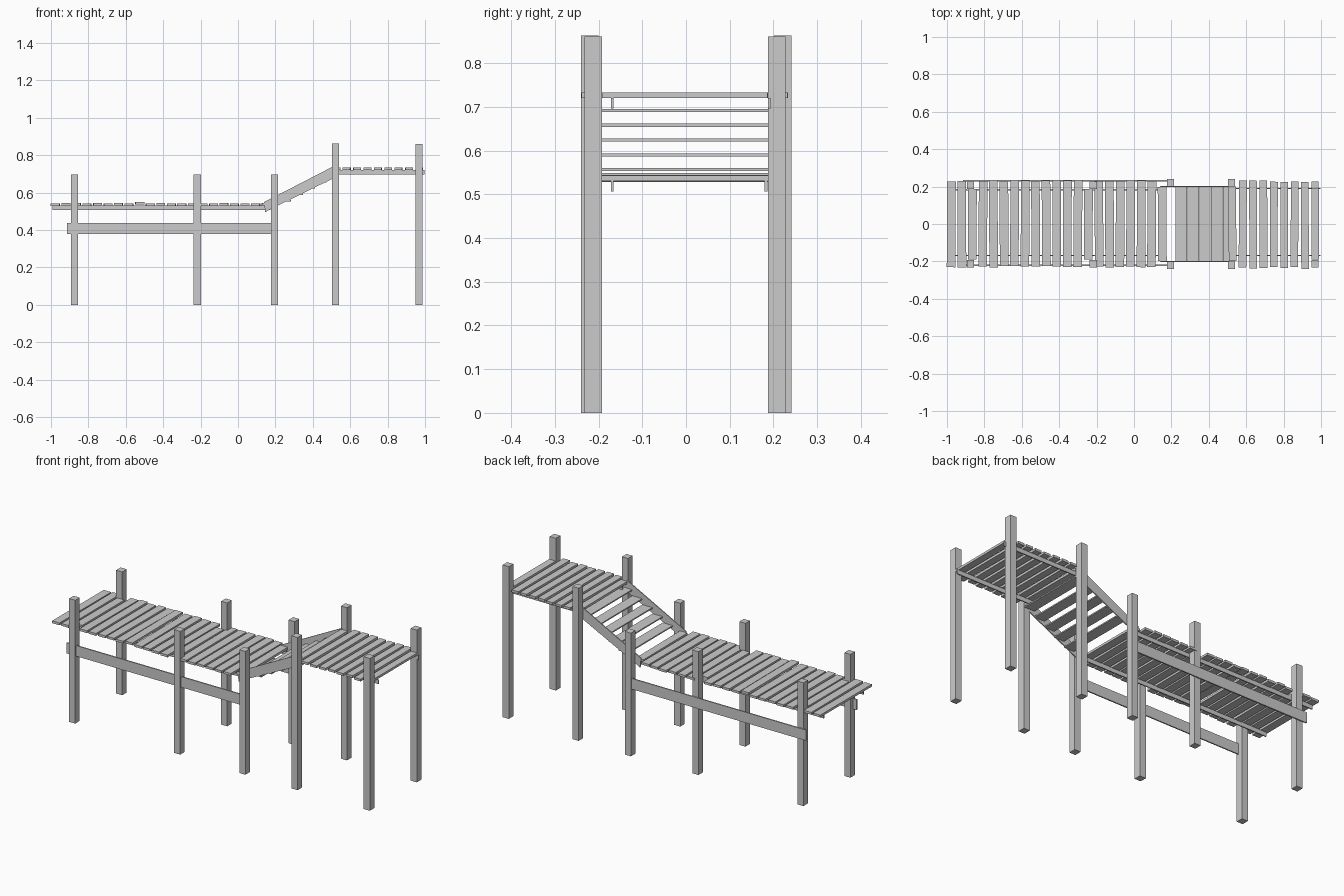
import bpy, random
from mathutils import Matrix

if "Cube" in bpy.data.objects:
    bpy.data.objects.remove(bpy.data.objects["Cube"])

random.seed(4)


def prism(name, profile, y0, y1):
    """Extrude an x/z outline along y."""
    n = len(profile)
    verts = [(x, y, z) for y in (y0, y1) for x, z in profile]
    faces = [tuple(range(n)), tuple(range(2 * n - 1, n - 1, -1))]
    faces += [(i, i + n, (i + 1) % n + n, (i + 1) % n) for i in range(n)]
    mesh = bpy.data.meshes.new(name)
    mesh.from_pydata(verts, [], faces)
    ob = bpy.data.objects.new(name, mesh)
    bpy.context.collection.objects.link(ob)
    return ob


def box(name, x0, x1, y0, y1, z0, z1):
    return prism(name, [(x0, z0), (x1, z0), (x1, z1), (x0, z1)], y0, y1)


def plank(name, x, width, z, y0, y1, thick=0.013, tilt=0.008):
    """Board lying across the walkway with a slight random twist."""
    h = width / 2
    yc, half = (y0 + y1) / 2, (y1 - y0) / 2
    ob = box(name, -h, h, -half, half, 0, thick)
    ob.data.transform(Matrix.Translation((x, yc, z))
                      @ Matrix.Rotation(random.uniform(-tilt, tilt), 4, 'Z'))
    return ob


# Posts: x, top, front outer/inner, back inner/outer
posts = [(-0.875, 0.697, -0.232, -0.192, 0.188, 0.228),
         (-0.218, 0.697, -0.232, -0.192, 0.188, 0.228),
         (0.195, 0.697, -0.240, -0.200, 0.201, 0.241),
         (0.522, 0.863, -0.240, -0.200, 0.201, 0.241),
         (0.968, 0.861, -0.232, -0.192, 0.188, 0.228)]
for x, top, f0, f1, b0, b1 in posts:
    box("front_post", x - 0.019, x + 0.019, f0, f1, 0, top)
    box("back_post", x - 0.019, x + 0.019, b0, b1, 0, top)

# Side braces under the lower deck
box("front_brace", -0.915, 0.18, -0.224, -0.217, 0.378, 0.438)
box("back_brace", -0.915, 0.18, 0.228, 0.235, 0.378, 0.438)

# Joists under both decks
for y in (-0.172, 0.180):
    box("lower_joist", -0.992, 0.175, y, y + 0.006, 0.506, 0.530)
for y in (-0.172, 0.187):
    box("upper_joist", 0.515, 0.998, y, y + 0.006, 0.696, 0.720)

# Lower deck planks, shortened where they meet the posts
for i in range(21):
    x = -0.977 + i * 0.0564
    if any(abs(x - px) < 0.026 for px in (-0.875, -0.218)):
        y0, y1 = -0.19, 0.186
    elif x > 0.14:
        y0, y1 = -0.198, 0.199
    else:
        y0 = -0.228 + random.uniform(-0.006, 0.006)
        y1 = 0.231 + random.uniform(-0.005, 0.005)
    lift = 0.007 if i == 8 else random.uniform(-0.001, 0.002)
    plank("lower_plank", x, 0.046, 0.529 + lift, y0, y1)

# Upper deck planks
for i in range(9):
    x = 0.526 + i * 0.0554
    if i == 0:
        y0, y1 = -0.199, 0.2
    elif i == 8:
        y0, y1 = -0.191, 0.187
    else:
        y0 = -0.234 + random.uniform(-0.006, 0.005)
        y1 = 0.228 + random.uniform(-0.005, 0.005)
    plank("upper_plank", x, 0.041, 0.72, y0, y1)

# Ramp stringers and treads
side = [(0.139, 0.549), (0.146, 0.494), (0.160, 0.504), (0.509, 0.676),
        (0.509, 0.740)]
for y in (-0.203, 0.197):
    prism("stair_stringer", side, y, y + 0.006)
for i in range(5):
    x = 0.222 + i * 0.0635
    z = 0.553 + i * 0.0338
    box("stair_tread", x, x + 0.062, -0.198, 0.198, z, z + 0.007)
